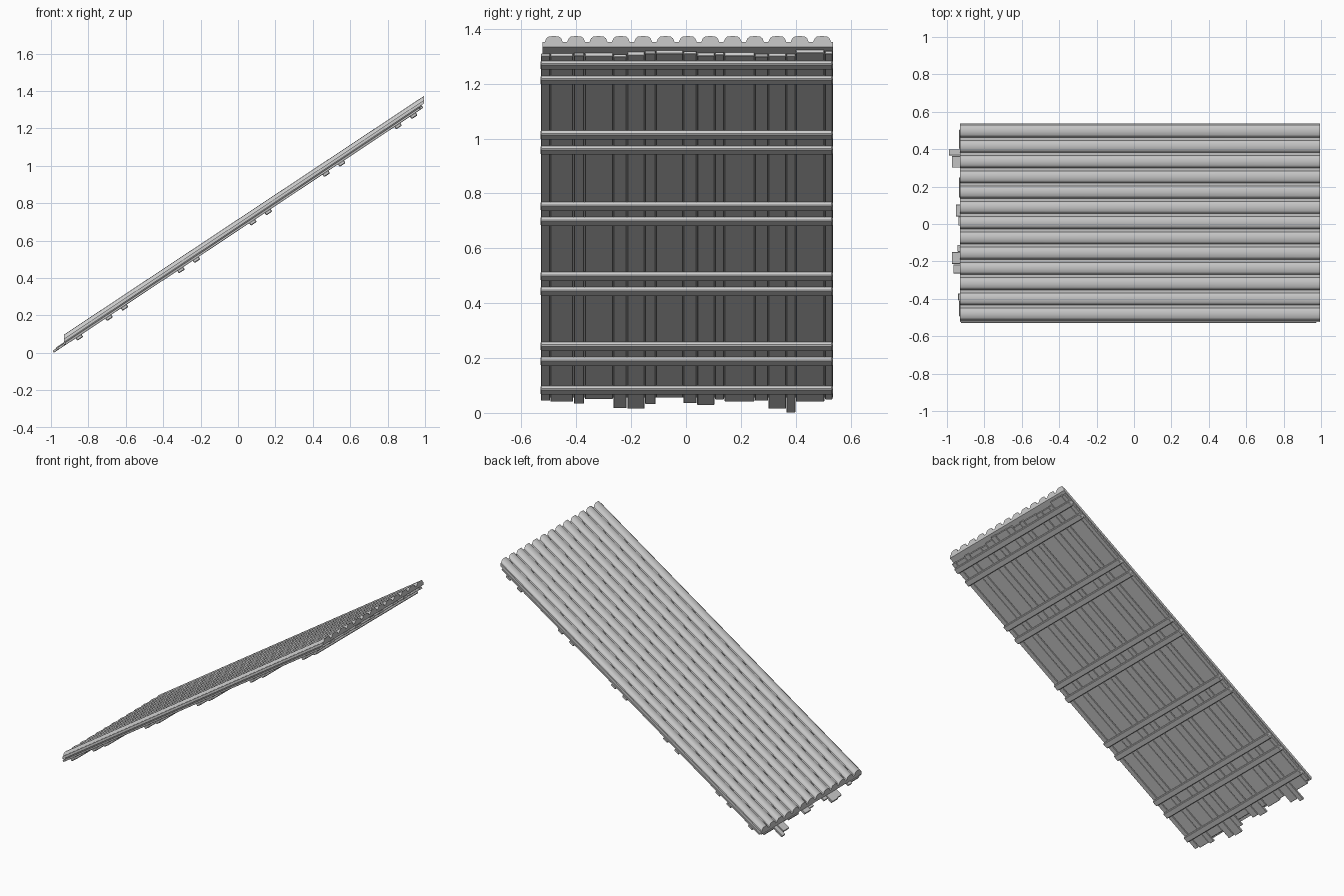
import bpy, bmesh, math, random
from mathutils import Matrix

random.seed(4)
cube = bpy.data.objects.get("Cube")
if cube:
    bpy.data.objects.remove(cube, do_unlink=True)

SLOPE = math.atan(0.663)
C, S = math.cos(SLOPE), math.sin(SLOPE)
# local x runs up the slope, local z is the panel normal
TILT = Matrix.Rotation(-SLOPE, 4, 'Y')

grey = bpy.data.materials.new("plain grey")
grey.use_nodes = True
COLOUR = (0.6, 0.6, 0.6, 1)
grey.diffuse_color = COLOUR
grey.node_tree.nodes["Principled BSDF"].inputs["Base Color"].default_value = COLOUR


def finish(name, bm):
    bmesh.ops.recalc_face_normals(bm, faces=bm.faces)
    bm.transform(TILT)
    mesh = bpy.data.meshes.new(name)
    bm.to_mesh(mesh)
    bm.free()
    mesh.materials.append(grey)
    obj = bpy.data.objects.new(name, mesh)
    bpy.context.collection.objects.link(obj)
    return obj


def plank(name, u, y, w, bevel=0.002):
    bm = bmesh.new()
    bmesh.ops.create_cube(bm, size=1)
    for v in bm.verts:
        for axis, (lo, hi) in enumerate((u, y, w)):
            v.co[axis] = lo if v.co[axis] < 0 else hi
    bmesh.ops.bevel(bm, geom=bm.edges[:], offset=bevel, segments=1, affect='EDGES')
    return finish(name, bm)


# corrugated sheet: one rib outline repeated, both ends cut plumb
RIBS, LEFT, PITCH = 13, -0.523, 0.0815
BASE, VALLEY = 0.561, 0.577
rib = [(0.008, 0), (0.014, 0.011), (0.022, 0.0165), (0.041, 0.018),
       (0.060, 0.0165), (0.068, 0.011), (0.0735, 0)]
outline = [(LEFT, BASE), (LEFT, VALLEY)]
for i in range(RIBS):
    outline += [(LEFT + i * PITCH + y, VALLEY + h) for y, h in rib]
right = LEFT + RIBS * PITCH
outline += [(right, VALLEY), (right, BASE)]
bm = bmesh.new()
ends = [[bm.verts.new(((x + w * S) / C, y, w)) for y, w in outline] for x in (-0.93, 0.995)]
for ring in ends:
    bm.faces.new(ring)
for i in range(len(outline)):
    j = (i + 1) % len(outline)
    bm.faces.new((ends[0][i], ends[0][j], ends[1][j], ends[1][i]))
sheet = finish("corrugated_sheet", bm)
bpy.context.view_layer.objects.active = sheet
sheet.select_set(True)
bpy.ops.object.shade_smooth_by_angle(angle=math.radians(30))
sheet.select_set(False)

# boards under the sheet: right edge and height of the uneven lower end
boards = [(-0.495, .045), (-0.41, .04), (-0.37, .035), (-0.265, .05), (-0.215, .018),
          (-0.15, .014), (-0.11, .033), (-0.01, .055), (0.04, .036), (0.105, .028),
          (0.14, .05), (0.25, .04), (0.3, .045), (0.365, .014), (0.40, .002),
          (0.505, .04), (0.535, .05)]
start = -0.53
for i, (edge, foot) in enumerate(boards):
    lift = 0.004 if i % 2 == 0 else 0
    plank(f"board_{i + 1}", ((foot - 0.455) / S, 1.54 + random.uniform(-0.015, 0.012)),
          (start + 0.001, edge - 0.001), (0.546 - lift / 2, 0.561 - lift))
    start = edge

# cross battens on the underside, in pairs, with one extra at the foot
tops = [1.285, 1.03, 0.77, 0.515, 0.26]
heights = [z - d for z in tops for d in (0, 0.055)] + [0.1]
for i, z in enumerate(heights):
    u = (z - 0.455) / S
    plank(f"cross_batten_{i + 1}", (u - 0.038, u), (-0.53, 0.535), (0.528, 0.548), 0.004)
